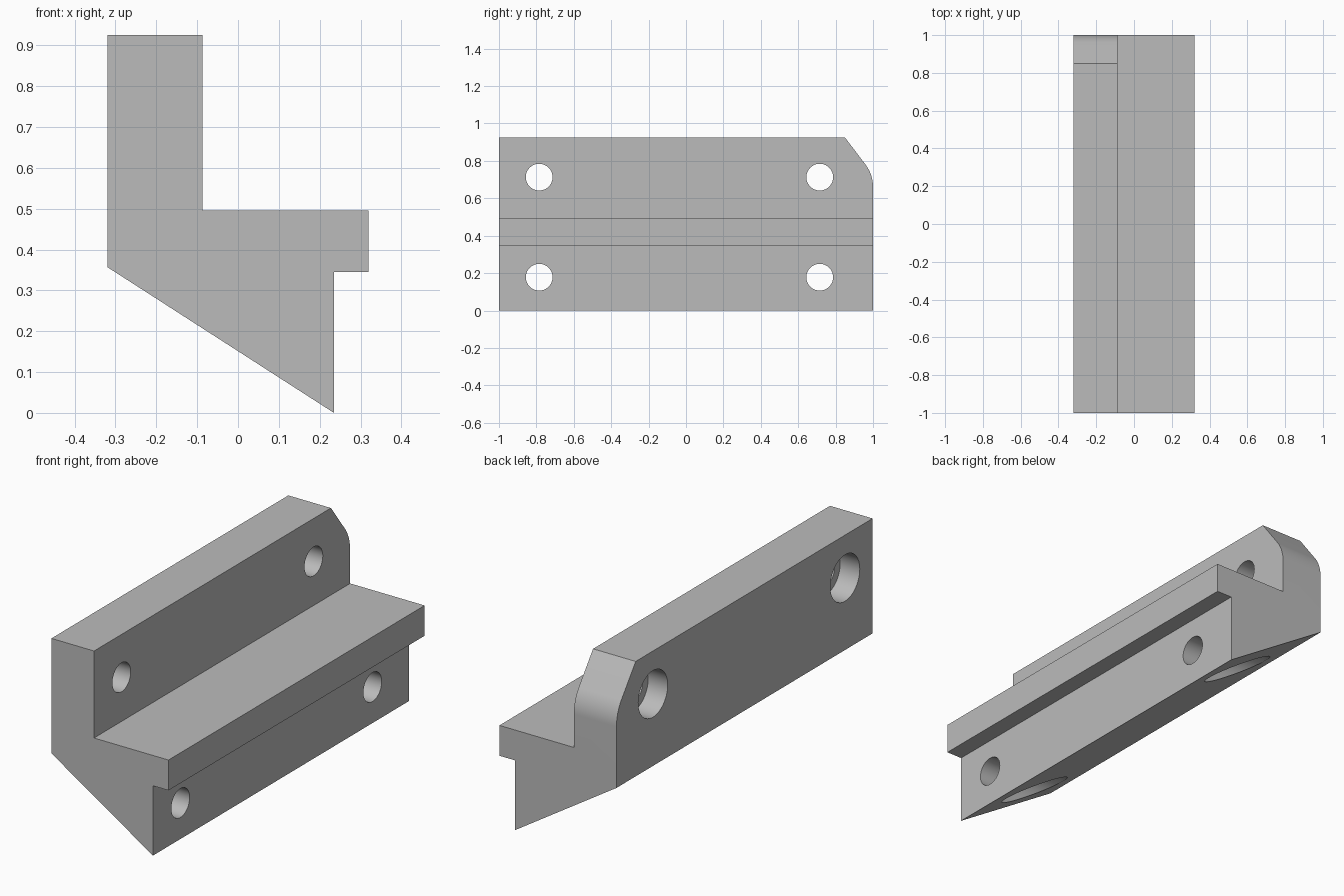
import bpy
import math
from mathutils import Matrix

if "Cube" in bpy.data.objects:
    bpy.data.objects.remove(bpy.data.objects["Cube"], do_unlink=True)

BACK, FRONT, HEEL = -0.32, 0.32, 0.235
TOP = 0.925
BOLT_R, BORE_R = 0.0715, 0.115

grey = bpy.data.materials.new("plain_grey")
grey.use_nodes = True
grey.diffuse_color = (0.5, 0.5, 0.5, 1)
grey.node_tree.nodes["Principled BSDF"].inputs["Base Color"].default_value = (0.5, 0.5, 0.5, 1)


def prism(name, profile, offset):
    """Close a planar loop of points into a solid by sweeping it along offset."""
    n = len(profile)
    verts = list(profile) + [tuple(a + b for a, b in zip(p, offset)) for p in profile]
    faces = [tuple(range(n)), tuple(range(2 * n - 1, n - 1, -1))]
    faces += [(i, i + n, (i + 1) % n + n, (i + 1) % n) for i in range(n)]
    mesh = bpy.data.meshes.new(name)
    mesh.from_pydata(verts, [], faces)
    obj = bpy.data.objects.new(name, mesh)
    bpy.context.collection.objects.link(obj)
    # make the normals point outwards
    import bmesh
    bm = bmesh.new()
    bm.from_mesh(mesh)
    bmesh.ops.recalc_face_normals(bm, faces=bm.faces)
    bm.to_mesh(mesh)
    bm.free()
    mesh.materials.append(grey)
    return obj


def drill(name, radius, x0, x1, y, z):
    """Round cutter running along x."""
    ring = [(x0, y + radius * math.cos(a), z + radius * math.sin(a))
            for a in (math.tau * i / 48 for i in range(48))]
    return prism(name, ring, (x1 - x0, 0, 0))


def cut(target, cutter):
    mod = target.modifiers.new(cutter.name, "BOOLEAN")
    mod.operation = "DIFFERENCE"
    mod.solver = "EXACT"
    mod.object = cutter
    cutter.hide_render = True
    bpy.context.view_layer.objects.active = target
    bpy.ops.object.modifier_apply(modifier=mod.name)
    bpy.data.objects.remove(cutter, do_unlink=True)


# Stepped bracket body with slanted underside
section = [(BACK, 0.357), (HEEL, 0), (HEEL, 0.345), (FRONT, 0.345),
           (FRONT, 0.495), (-0.087, 0.495), (-0.087, TOP), (BACK, TOP)]
body = prism("bracket_body", [(x, -1, z) for x, z in section], (0, 2, 0))

# Sloped and rounded corner at the far end of the wall
arc = [(0.8 + 0.2 * math.cos(a), 0.66 + 0.2 * math.sin(a))
       for a in (math.radians(36 * i / 12) for i in range(13))]
corner = arc + [(0.85, TOP), (0.85, 1.1), (1.1, 1.1), (1.1, 0.66)]
cut(body, prism("corner_cutter", [(-0.5, y, z) for y, z in corner], (1, 0, 0)))

# Bolt holes, counterbored from the back: (height, counterbore floor)
for z, floor in ((0.713, BACK + 0.107), (0.178, HEEL - 0.1)):
    for y in (-0.785, 0.715):
        cut(body, drill("bolt_cutter", BOLT_R, -0.5, 0.5, y, z))
        cut(body, drill("bore_cutter", BORE_R, -0.5, floor, y, z))

bpy.ops.object.select_all(action="DESELECT")
body.select_set(True)
bpy.context.view_layer.objects.active = body
bpy.ops.object.shade_smooth_by_angle(angle=math.radians(25))
